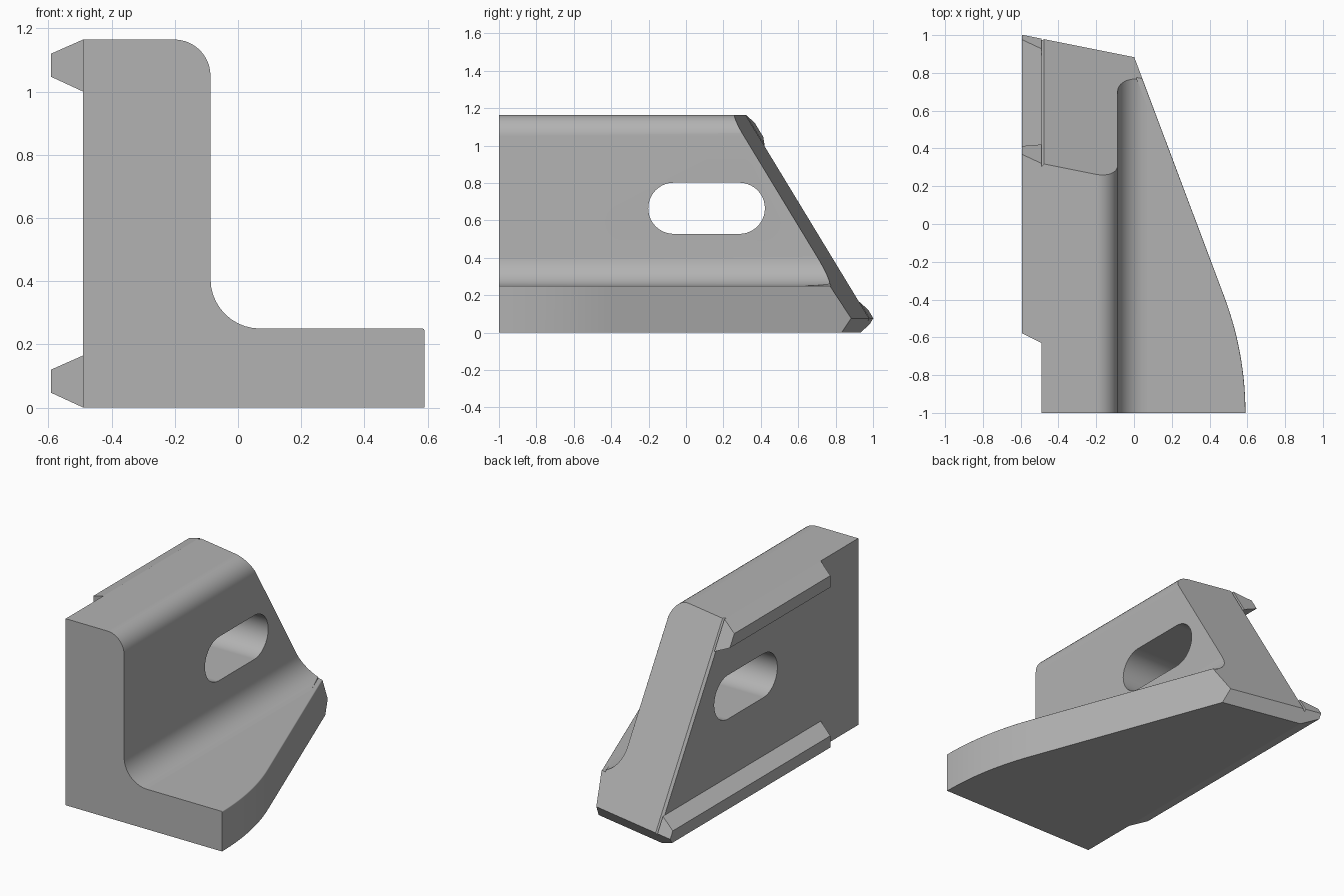
import bpy, bmesh, math
from mathutils import Vector

cube = bpy.data.objects.get("Cube")
if cube:
    bpy.data.objects.remove(cube, do_unlink=True)

steel = bpy.data.materials.new("plain_grey")
steel.use_nodes = True
GREY = (0.45, 0.45, 0.45, 1)
steel.diffuse_color = GREY
steel.node_tree.nodes["Principled BSDF"].inputs["Base Color"].default_value = GREY

# Main dimensions
HEIGHT, BACK, FACE, FOOT = 1.165, -0.49, -0.087, 0.25
SLANT = Vector((0.2, 1, 0.607))      # leaning rear face
SLANT_AT = Vector((0, 0.93, 0))
UNDER = Vector((0.2, 1, -0.62))      # small undercut at the heel
UNDER_AT = Vector((0, 0.8355, 0))
TAPER = Vector((1, 0.379, 0))        # tapering side of the foot


def arc(cx, cy, r, start, end, steps=10):
    angles = [math.radians(start + (end - start) * i / steps) for i in range(steps + 1)]
    return [(cx + r * math.cos(a), cy + r * math.sin(a)) for a in angles]


def prism(points, place, sweep):
    """Close a profile and sweep it into a solid."""
    bm = bmesh.new()
    face = bm.faces.new([bm.verts.new(place(*p)) for p in points])
    made = bmesh.ops.extrude_face_region(bm, geom=[face])["geom"]
    verts = [v for v in made if isinstance(v, bmesh.types.BMVert)]
    bmesh.ops.translate(bm, verts=verts, vec=sweep)
    bmesh.ops.recalc_face_normals(bm, faces=bm.faces)
    return bm


def slice_off(bm, point, normal):
    """Remove everything beyond a plane and cap the cut."""
    geom = bm.verts[:] + bm.edges[:] + bm.faces[:]
    bmesh.ops.bisect_plane(bm, geom=geom, plane_co=point, plane_no=normal,
                           clear_outer=True, dist=1e-5)
    rim = [e for e in bm.edges if e.is_boundary]
    bmesh.ops.holes_fill(bm, edges=rim, sides=0)
    bmesh.ops.recalc_face_normals(bm, faces=bm.faces)


def cut_rear(bm):
    slice_off(bm, SLANT_AT, SLANT)
    slice_off(bm, UNDER_AT, UNDER)


def bevel_where(bm, rule, width, segments=1):
    edges = [e for e in bm.edges if rule(*[v.co for v in e.verts])]
    bmesh.ops.bevel(bm, geom=edges, offset=width, segments=segments,
                    profile=0.5, affect='EDGES', clamp_overlap=True)


def finish(bm, name):
    mesh = bpy.data.meshes.new(name)
    bm.to_mesh(mesh)
    bm.free()
    mesh.materials.append(steel)
    obj = bpy.data.objects.new(name, mesh)
    bpy.context.scene.collection.objects.link(obj)
    return obj


def smooth(obj):
    bpy.ops.object.select_all(action='DESELECT')
    obj.select_set(True)
    bpy.context.view_layer.objects.active = obj
    bpy.ops.object.shade_smooth_by_angle(angle=math.radians(25))
    mod = obj.modifiers.new("even_shading", 'WEIGHTED_NORMAL')
    mod.keep_sharp = True


def on_slant(co):
    return abs((co - SLANT_AT).dot(SLANT)) < 1e-4


def along_y(x, z):
    return (x, -1, z)


# Upright wall with rounded top and a fillet down to the foot
R, F = 0.115, 0.157
profile = [(BACK, 0), (FACE, 0), (FACE, FOOT)]
profile += arc(FACE + F, FOOT + F, F, 270, 180)
profile += arc(FACE - R, HEIGHT - R, R, 0, 90)
profile += [(BACK, HEIGHT)]
bm = prism(profile, along_y, (0, 2.4, 0))
slice_off(bm, (0.45, -0.38, 0), TAPER)
cut_rear(bm)
# Chamfers on the long slanted edges
bevel_where(bm, lambda a, b: on_slant(a) and on_slant(b)
            and min(a.x, b.x) > FACE - 0.001 and max(a.z, b.z) > 0.5, 0.035)
bevel_where(bm, lambda a, b: on_slant(a) and on_slant(b)
            and max(a.x, b.x) < BACK + 0.001, 0.015)
upright = finish(bm, "upright")

# Slot through the upright
slot = arc(0.285, 0.665, 0.137, -90, 90, 20) + arc(-0.065, 0.665, 0.137, 90, 270, 20)
cutter = finish(prism(slot, lambda y, z: (-1, y, z), (2, 0, 0)), "slot_cutter")
cutter.hide_render = True
mod = upright.modifiers.new("slot", 'BOOLEAN')
mod.operation, mod.solver, mod.object = 'DIFFERENCE', 'EXACT', cutter
bpy.context.view_layer.objects.active = upright
bpy.ops.object.modifier_apply(modifier=mod.name)
bpy.data.objects.remove(cutter, do_unlink=True)
smooth(upright)

# Foot with curved, tapering side and a rounded upper edge
TURN = 20.8
CURVE = 1.746
outline = [(FACE, -1)] + arc(0.59 - CURVE, -1, CURVE, 0, TURN, 14)
outline += [(-0.08, 1.1), (FACE, 1.1)]
bm = prism(outline, lambda x, y: (x, y, 0), (0, 0, FOOT))
bevel_where(bm, lambda a, b: min(a.z, b.z) > FOOT - 0.001 and min(a.x, b.x) > FACE + 0.001
            and abs(a.y - b.y) > 0.01, 0.08, 7)
cut_rear(bm)
smooth(finish(bm, "foot"))

# Two tapered rails on the back of the upright
for name, base in (("lower_rail", 0), ("upper_rail", 1.0)):
    section = [(BACK, base), (-0.592, base + 0.047), (-0.592, base + 0.12), (BACK, base + 0.165)]
    bm = prism(section, along_y, (0, 2.4, 0))
    slice_off(bm, (BACK, -0.63, 0), (-0.5, -1, 0))
    cut_rear(bm)
    smooth(finish(bm, name))
